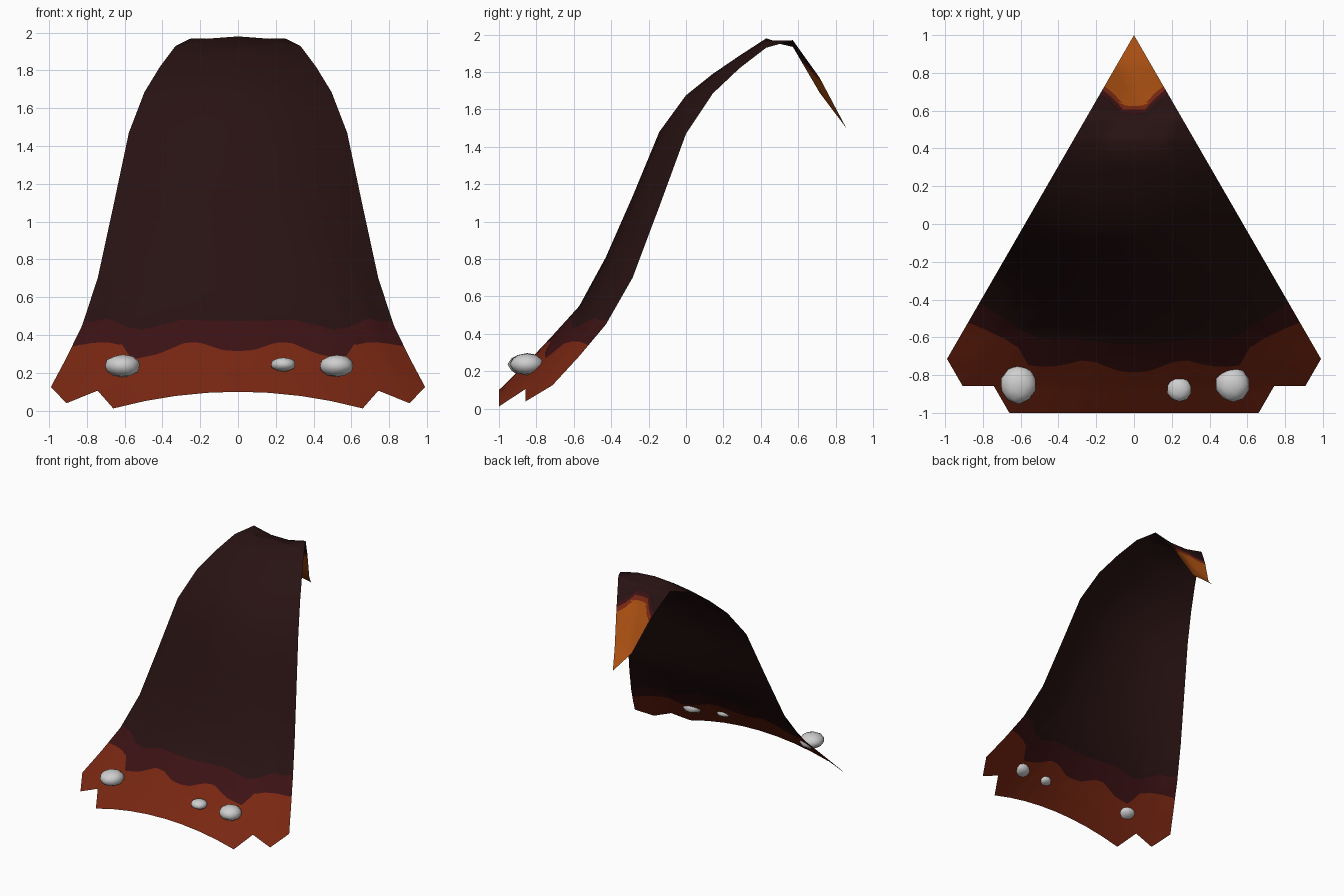
import bpy, bmesh, random
from mathutils import Vector, noise

random.seed(4)
cube = bpy.data.objects.get("Cube")
if cube:
    bpy.data.objects.remove(cube)


def material(name, rgb):
    m = bpy.data.materials.new(name)
    m.use_nodes = True
    m.diffuse_color = (*rgb, 1)
    b = m.node_tree.nodes["Principled BSDF"]
    b.inputs["Base Color"].default_value = (*rgb, 1)
    b.inputs["Roughness"].default_value = 0.9
    return m


charred = material("charred brown", (0.021, 0.006, 0.006))
maroon = material("dark maroon", (0.045, 0.006, 0.007))
rust = material("rust", (0.19, 0.02, 0.006))
orange = material("burnt orange", (0.40, 0.08, 0.006))
stone = material("pale stone", (0.62, 0.62, 0.62))

# Heights of the ridge line and the side edge, row by row from the tip
RIDGE = [1.38, 1.5, 1.69, 1.93, 1.98, 1.89, 1.79, 1.68, 1.48, 1.14, 0.81, 0.55, 0.39, 0.24, 0.10]
EDGE = [1.38, 1.5, 1.77, 1.97, 1.93, 1.82, 1.685, 1.47, 1.08, 0.70, 0.45, 0.28, 0.125, -0.04, -0.17]
STEP_X, STEP_Y = 0.165, 2 / 14

# Colour borders: (distance from the middle, border position)
RUST_TOP = [(0, .315), (.08, .32), (.2, .36), (.28, .36), (.42, .30), (.56, .27),
            (.61, .345), (.68, .36), (.76, .36), (.88, .34), (1, .3)]
MAROON_TOP = [(0, .475), (.3, .48), (.5, .432), (.58, .44), (.69, .49), (.76, .47), (.85, .48)]
TIP_MAROON = [(0, .585), (.07, .59), (.11, .645), (.18, .695)]
TIP_RUST = [(0, .605), (.06, .607), (.1, .655), (.17, .715)]
TIP_ORANGE = [(0, .625), (.06, .627), (.09, .675), (.16, .735)]


def along(points, x):
    x = abs(x)
    for (x0, b0), (x1, b1) in zip(points, points[1:]):
        if x <= x1:
            return b0 + (b1 - b0) * (x - x0) / (x1 - x0)
    return points[-1][1]


def low_border(points):
    return lambda p: along(points, p.x) - p.z


def tip_border(points):
    return lambda p: p.y - along(points, p.x)


def cut(bm, border):
    """Cut the faces along the line where border is zero."""
    fresh = set()
    for e in list(bm.edges):
        a, b = e.verts
        fa, fb = border(a.co), border(b.co)
        if fa * fb < 0:
            fresh.add(bmesh.utils.edge_split(e, a, fa / (fa - fb))[1])
    for f in list(bm.faces):
        pair = [v for v in f.verts if v in fresh]
        if len(pair) == 2:
            bmesh.utils.face_split(f, pair[0], pair[1])
    bmesh.ops.triangulate(bm, faces=[f for f in bm.faces if len(f.verts) > 3])


# Curled sheet: triangular lattice with notched lower corners
bm = bmesh.new()
rows = []
for j, (ridge, edge) in enumerate(zip(RIDGE, EDGE)):
    row = []
    for i in range(j + 1):
        x, y = (i - j / 2) * STEP_X, 1 - j * STEP_Y
        t = x / (j / 2 * STEP_X) if j else 0
        missing = (j == 13 and abs(x) > 0.95) or (j == 14 and abs(x) > 0.7)
        row.append(None if missing else bm.verts.new((x, y, ridge + (edge - ridge) * t * t)))
    rows.append(row)
for j in range(14):
    for i in range(j + 1):
        tris = [(rows[j][i], rows[j + 1][i], rows[j + 1][i + 1])]
        if i < j:
            tris.append((rows[j][i], rows[j + 1][i + 1], rows[j][i + 1]))
        for tri in tris:
            if all(tri):
                bm.faces.new(tri)

# Finer faces only where the colours meet
fine = [e for e in bm.edges
        if all(v.co.z < 0.75 or v.co.y > 0.4 for v in e.verts)]
bmesh.ops.subdivide_edges(bm, edges=fine, cuts=3, use_grid_fill=True)
bmesh.ops.triangulate(bm, faces=[f for f in bm.faces if len(f.verts) > 3])

borders = [(low_border(MAROON_TOP), 1), (low_border(RUST_TOP), 2),
           (tip_border(TIP_MAROON), 1), (tip_border(TIP_RUST), 2), (tip_border(TIP_ORANGE), 3)]
for border, _ in borders:
    cut(bm, border)
for f in bm.faces:
    f.smooth = True
    centre = f.calc_center_median()
    for border, index in borders:
        if border(centre) > 0:
            f.material_index = index
bmesh.ops.recalc_face_normals(bm, faces=bm.faces)
if sum(f.normal.z * f.calc_area() for f in bm.faces) < 0:
    bmesh.ops.reverse_faces(bm, faces=bm.faces)
mesh = bpy.data.meshes.new("curled_sheet")
bm.to_mesh(mesh)
bm.free()
for m in (charred, maroon, rust, orange):
    mesh.materials.append(m)
sheet = bpy.data.objects.new("curled_sheet", mesh)
bpy.context.collection.objects.link(sheet)


# Pebbles resting on the lower rim
def pebble(name, place, size):
    bm = bmesh.new()
    bmesh.ops.create_icosphere(bm, subdivisions=2, radius=1)
    shift = Vector((random.random(), random.random(), random.random())) * 9
    for v in bm.verts:
        v.co *= 1 + 0.08 * noise.noise(v.co * 1.5 + shift)
        v.co = Vector(a * b for a, b in zip(v.co, size)) + Vector(place)
    for f in bm.faces:
        f.smooth = True
    mesh = bpy.data.meshes.new(name)
    bm.to_mesh(mesh)
    bm.free()
    mesh.materials.append(stone)
    bpy.context.collection.objects.link(bpy.data.objects.new(name, mesh))


pebble("large_pebble", (-0.61, -0.85, 0.237), (0.097, 0.103, 0.06))
pebble("small_pebble", (0.24, -0.875, 0.245), (0.067, 0.066, 0.037))
pebble("medium_pebble", (0.523, -0.85, 0.237), (0.092, 0.092, 0.058))
